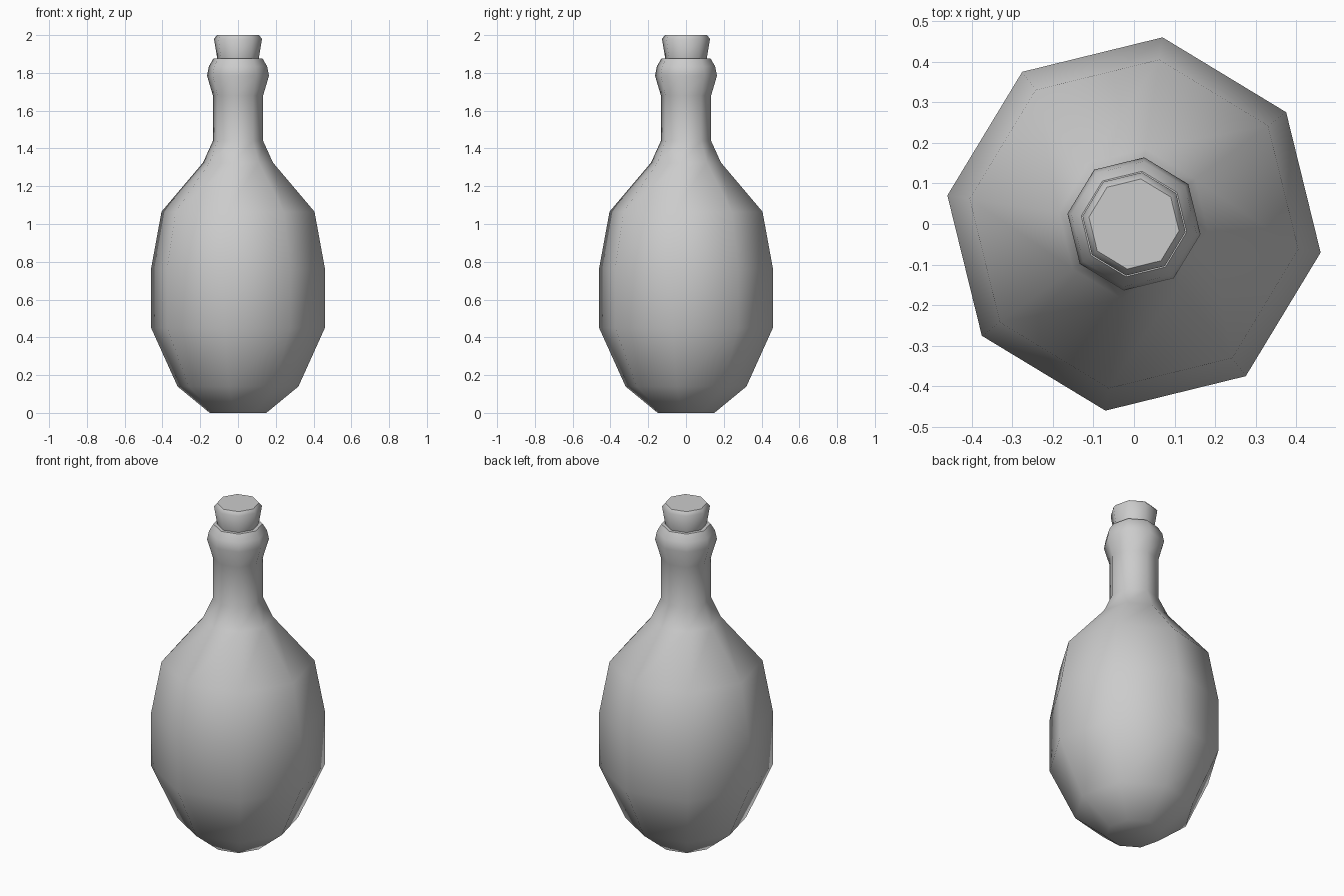
import bpy, bmesh, math

if "Cube" in bpy.data.objects:
    bpy.data.objects.remove(bpy.data.objects["Cube"])

SIDES = 8
TURN = math.radians(-8.7)          # the octagon is slightly rotated about z
K = 1 / math.cos(TURN)             # silhouette half-width -> corner radius


def lathe(name, profile, smooth_angle):
    """Closed eight-sided solid of revolution from (half-width, z) points."""
    bm = bmesh.new()
    rings = []
    for w, z in profile:
        ring = []
        for i in range(SIDES):
            a = TURN + i * math.tau / SIDES
            ring.append(bm.verts.new((w * K * math.cos(a), w * K * math.sin(a), z)))
        rings.append(ring)
    for lo, hi in zip(rings, rings[1:]):
        for i in range(SIDES):
            j = (i + 1) % SIDES
            bm.faces.new((lo[i], lo[j], hi[j], hi[i]))
    bm.faces.new(rings[0][::-1])
    bm.faces.new(rings[-1])
    bmesh.ops.recalc_face_normals(bm, faces=bm.faces)
    mesh = bpy.data.meshes.new(name)
    bm.to_mesh(mesh)
    bm.free()
    ob = bpy.data.objects.new(name, mesh)
    bpy.context.collection.objects.link(ob)
    bpy.ops.object.select_all(action='DESELECT')
    ob.select_set(True)
    bpy.context.view_layer.objects.active = ob
    bpy.ops.object.shade_smooth_by_angle(angle=math.radians(smooth_angle))
    return ob


# Bottle: rounded body, shoulder, neck and bulging lip
lathe("bottle", [
    (0.15, 0.0), (0.32, 0.14), (0.46, 0.45), (0.46, 0.765), (0.405, 1.065),
    (0.185, 1.325), (0.133, 1.44), (0.133, 1.68), (0.164, 1.785),
    (0.154, 1.835), (0.13, 1.876)], 60)

# Cork: tapered plug seated in the lip, chamfered top
lathe("cork", [(0.1, 1.82), (0.11, 1.876), (0.127, 1.98), (0.111, 2.0)], 48)
